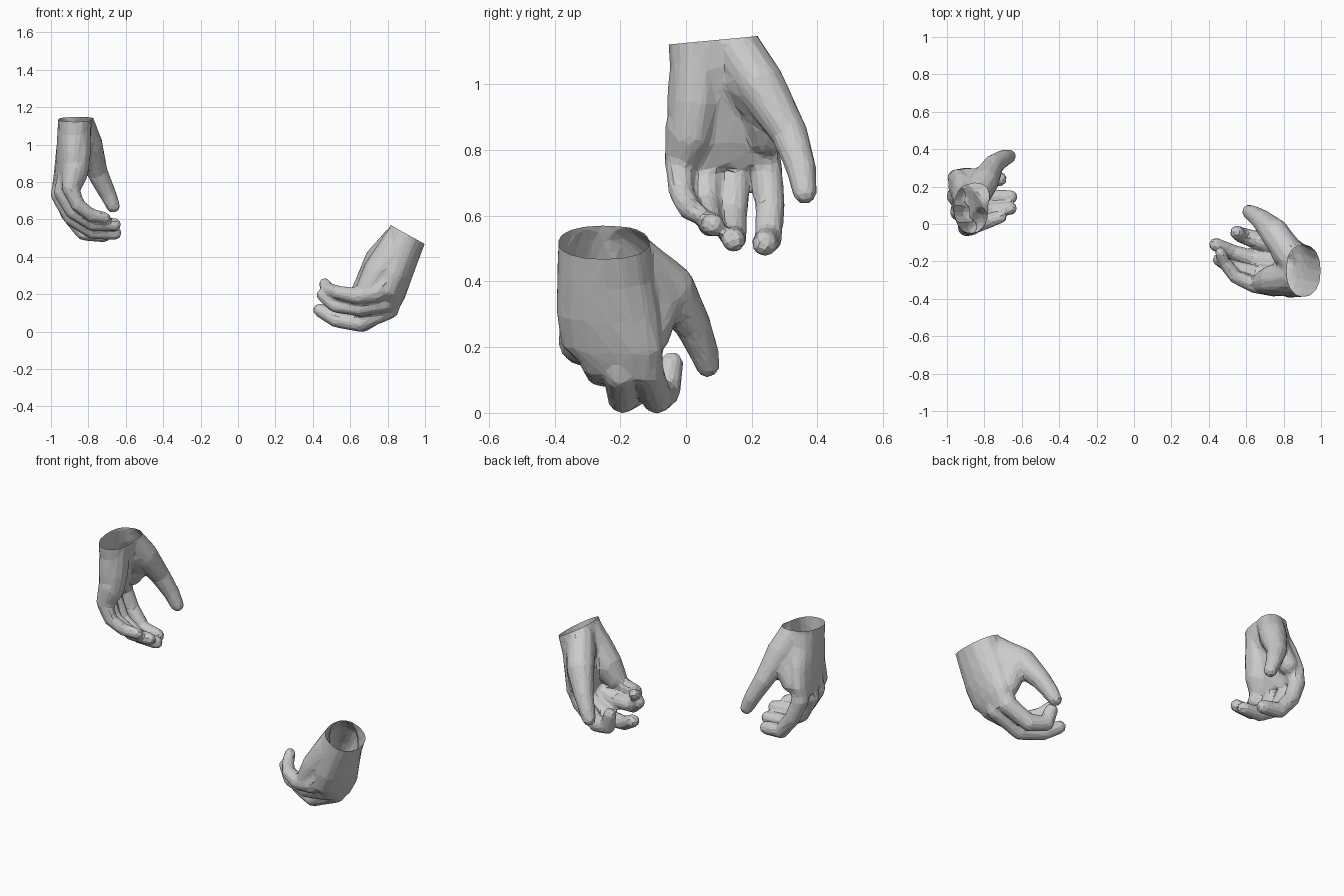
import bpy, bmesh, math
from mathutils import Vector, Matrix

SIDES = 16


def add_palm(bm, rings):
    """Loft rounded sections: (centre, half width in y, half thickness, tilt, skew across the width)."""
    loops = []
    for c, hw, ht, tilt, skew in rings:
        axis = Vector((math.cos(tilt), 0, -math.sin(tilt)))
        loop = []
        for i in range(SIDES):
            a = 2 * math.pi * i / SIDES
            ca, sa = math.cos(a), math.sin(a)
            u = math.copysign(abs(ca) ** 0.9, ca) * ht
            v = math.copysign(abs(sa) ** 0.9, sa) * hw
            loop.append(bm.verts.new(Vector(c) + axis * (u - skew * v) + Vector((0, v, 0))))
        loops.append(loop)
    for a, b in zip(loops, loops[1:]):
        for i in range(SIDES):
            j = (i + 1) % SIDES
            bm.faces.new((a[i], a[j], b[j], b[i]))
    bm.faces.new(loops[0])
    bm.faces.new(loops[-1])
    bmesh.ops.recalc_face_normals(bm, faces=bm.faces[:])


def add_digit(bm, path):
    """Chain of overlapping balls along (x, y, z, radius) joints."""
    for p, q in zip(path, path[1:]):
        p, q = Vector(p), Vector(q)
        n = 8
        for k in range(n + 1):
            s = p.lerp(q, k / n)
            bmesh.ops.create_icosphere(bm, subdivisions=2, radius=s[3],
                                       matrix=Matrix.Translation(s[:3]))


def build_hand(name, palm, digits, wrist, normal, target=1800):
    bm = bmesh.new()
    add_palm(bm, palm)
    for d in digits:
        add_digit(bm, d)
    me = bpy.data.meshes.new(name)
    bm.to_mesh(me)
    bm.free()
    ob = bpy.data.objects.new(name, me)
    bpy.context.collection.objects.link(ob)

    # fuse palm and digits into one skin
    m = ob.modifiers.new("fuse", 'REMESH')
    m.mode = 'VOXEL'
    m.voxel_size = 0.009
    m = ob.modifiers.new("soften", 'SMOOTH')
    m.factor = 0.5
    m.iterations = 12
    dg = bpy.context.evaluated_depsgraph_get()
    fused = bpy.data.meshes.new_from_object(ob.evaluated_get(dg))
    ob.modifiers.clear()
    ob.data = fused

    # reduce to low-poly facets
    tris = sum(len(p.vertices) - 2 for p in fused.polygons)
    m = ob.modifiers.new("facets", 'DECIMATE')
    m.ratio = min(1.0, target / max(tris, 1))
    dg = bpy.context.evaluated_depsgraph_get()
    low = bpy.data.meshes.new_from_object(ob.evaluated_get(dg))
    ob.modifiers.clear()

    # open, hollow wrist
    bm = bmesh.new()
    bm.from_mesh(low)
    bmesh.ops.bisect_plane(bm, geom=bm.verts[:] + bm.edges[:] + bm.faces[:],
                           plane_co=wrist, plane_no=normal, clear_outer=True)
    for f in bm.faces:
        f.smooth = False
    bm.to_mesh(low)
    bm.free()
    low.name = name
    ob.data = low
    return ob


# upper hand, hanging straight down with fingers curled towards +x
build_hand(
    "upper_hand",
    [((-.87, .078, 1.21), .135, .092, 0, 0),
     ((-.87, .08, 1.13), .135, .092, 0, 0),
     ((-.877, .09, 1.05), .14, .09, 0, .05),
     ((-.895, .105, .95), .165, .077, 0, .12),
     ((-.915, .12, .83), .178, .062, .1, .18),
     ((-.938, .135, .76), .15, .05, .3, .2)],
    [   # pinky, ring, middle, index
        [(-.875, 0, .87, .065), (-.897, -.02, .77, .047), (-.855, -.016, .675, .039),
         (-.785, .01, .622, .037), (-.712, .035, .608, .033)],
        [(-.905, .07, .85, .06), (-.937, .065, .745, .05), (-.882, .063, .64, .042),
         (-.775, .073, .575, .04), (-.66, .083, .572, .037)],
        [(-.92, .15, .85, .055), (-.955, .15, .735, .05), (-.89, .145, .607, .044),
         (-.775, .145, .533, .041), (-.658, .145, .526, .038)],
        [(-.92, .22, .85, .055), (-.951, .245, .75, .05), (-.905, .257, .63, .046),
         (-.825, .25, .529, .044), (-.718, .24, .516, .041)],
        # thumb and its web
        [(-.85, .14, 1.13, .078), (-.8, .225, 1.0, .079), (-.752, .315, .85, .058),
         (-.698, .352, .74, .047), (-.667, .361, .672, .039)],
        [(-.84, .18, 1.02, .08), (-.835, .235, .93, .064), (-.89, .245, .84, .058)],
        # heel of the palm
        [(-.862, .04, 1.1, .08), (-.865, .03, .95, .082), (-.868, .015, .85, .07),
         (-.885, 0, .79, .055)]],
    (-.87, .08, 1.134), (0, -.095, 1))

# lower hand, tilted, fingers scooping towards -x
build_hand(
    "lower_hand",
    [((.944, -.25, .59), .14, .105, .51, 0),
     ((.907, -.25, .52), .14, .105, .51, 0),
     ((.866, -.245, .42), .149, .107, .42, 0),
     ((.838, -.235, .30), .16, .092, .25, -.05),
     ((.822, -.225, .20), .155, .068, .3, -.15),
     ((.805, -.195, .13), .11, .05, .7, -.15)],
    [   # pinky, ring, middle, index
        [(.8, -.32, .27, .065), (.74, -.333, .21, .056), (.64, -.323, .19, .047),
         (.54, -.28, .207, .039), (.485, -.205, .225, .036), (.463, -.155, .256, .033)],
        [(.82, -.27, .2, .06), (.79, -.27, .155, .054), (.65, -.262, .125, .046),
         (.52, -.23, .14, .041), (.452, -.19, .195, .035)],
        [(.83, -.2, .2, .058), (.81, -.2, .118, .053), (.65, -.193, .045, .048),
         (.525, -.15, .063, .043), (.438, -.11, .115, .039)],
        [(.82, -.13, .22, .058), (.8, -.12, .127, .053), (.67, -.088, .046, .05),
         (.575, -.06, .063, .044), (.55, -.045, .15, .039)],
        # thumb and its web
        [(.85, -.19, .49, .08), (.755, -.052, .38, .082), (.685, .02, .27, .058),
         (.638, .053, .19, .047), (.615, .066, .146, .04)],
        [(.82, -.15, .43, .09), (.785, -.085, .34, .075), (.8, -.105, .24, .06)],
        # heel of the palm
        [(.875, -.28, .49, .095), (.82, -.295, .41, .092), (.75, -.3, .315, .087),
         (.7, -.31, .235, .068)]],
    (.905, -.25, .52), (.488, 0, .873))
